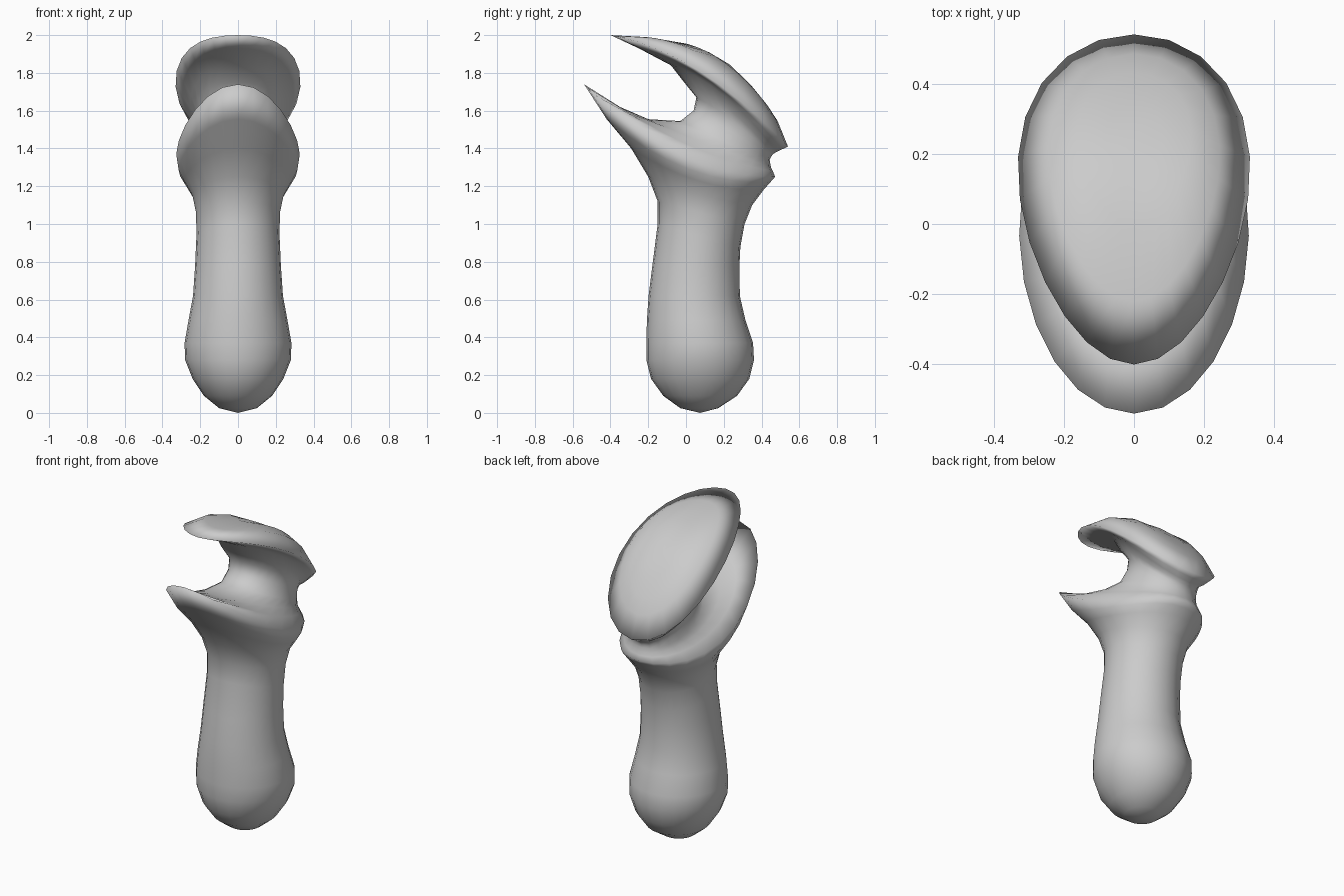
import bpy, bmesh
from math import sin, cos, pi

N = 24

# Each ring: front y, front z, back y, back z, half width, sag at the sides
# Handle: level rings (z, front y, back y, half width)
handle_levels = [
    (0.025, -0.03, 0.17, 0.10), (0.09, -0.12, 0.27, 0.18), (0.18, -0.185, 0.335, 0.24),
    (0.28, -0.21, 0.36, 0.28), (0.37, -0.21, 0.355, 0.283), (0.49, -0.207, 0.315, 0.262),
    (0.62, -0.198, 0.285, 0.238), (0.78, -0.178, 0.283, 0.227)]
handle = [(f, z, b, z, w, 0) for z, f, b, w in handle_levels]

# Flared collar, rings tilting towards the pointed front lip
collar = [
    (-0.15, 1.00, 0.288, 0.88, 0.22, 0), (-0.15, 1.12, 0.31, 1.0, 0.222, 0),
    (-0.20, 1.25, 0.35, 1.10, 0.242, -0.02), (-0.29, 1.40, 0.41, 1.18, 0.285, -0.06),
    (-0.42, 1.555, 0.45, 1.225, 0.315, -0.10), (-0.54, 1.74, 0.472, 1.25, 0.327, -0.125)]

# Neck between collar and cap
neck = [
    (-0.35, 1.62, 0.46, 1.28, 0.27, -0.05), (-0.20, 1.555, 0.45, 1.30, 0.23, -0.01),
    (-0.03, 1.545, 0.445, 1.325, 0.205, 0), (0.04, 1.60, 0.443, 1.34, 0.195, 0.02),
    (0.055, 1.67, 0.45, 1.355, 0.197, 0.03), (-0.01, 1.75, 0.46, 1.37, 0.22, 0.05)]

# Cap: underside, rim, then domed top
cap = [
    (-0.08, 1.84, 0.48, 1.382, 0.25, 0.07), (-0.25, 1.93, 0.51, 1.396, 0.29, 0.09),
    (-0.40, 2.00, 0.54, 1.41, 0.325, 0.105), (-0.22, 1.99, 0.485, 1.545, 0.24, 0.10),
    (0.0, 1.955, 0.43, 1.63, 0.16, 0.055), (0.12, 1.91, 0.34, 1.74, 0.08, 0.012)]


def add_ring(bm, ring, skew):
    fy, fz, by, bz, w, sag = ring
    verts = []
    for i in range(N):
        a = 2 * pi * i / N
        t = (1 - cos(a)) / 2
        x = w * sin(a) * (1 - skew * cos(a))
        verts.append(bm.verts.new((x, fy + (by - fy) * t,
                                   fz + (bz - fz) * t + sag * sin(a) ** 2)))
    return verts


bm = bmesh.new()
rings = [add_ring(bm, r, 0.0) for r in handle]
rings += [add_ring(bm, r, 0.03) for r in collar + neck]
rings += [add_ring(bm, r, 0.2) for r in cap]

# Skin between neighbouring rings
for lo, hi in zip(rings, rings[1:]):
    for i in range(N):
        j = (i + 1) % N
        bm.faces.new((lo[i], lo[j], hi[j], hi[i]))

# Rounded ends
for ring, pole in ((rings[0], (0, 0.075, 0)), (rings[-1], (0, 0.23, 1.845))):
    p = bm.verts.new(pole)
    for i in range(N):
        bm.faces.new((ring[i], ring[(i + 1) % N], p))

bmesh.ops.recalc_face_normals(bm, faces=bm.faces[:])
for f in bm.faces:
    f.smooth = True
mesh = bpy.data.meshes.new("handle_with_collar_and_cap")
bm.to_mesh(mesh)
bm.free()
obj = bpy.data.objects.new("handle_with_collar_and_cap", mesh)
bpy.context.collection.objects.link(obj)
